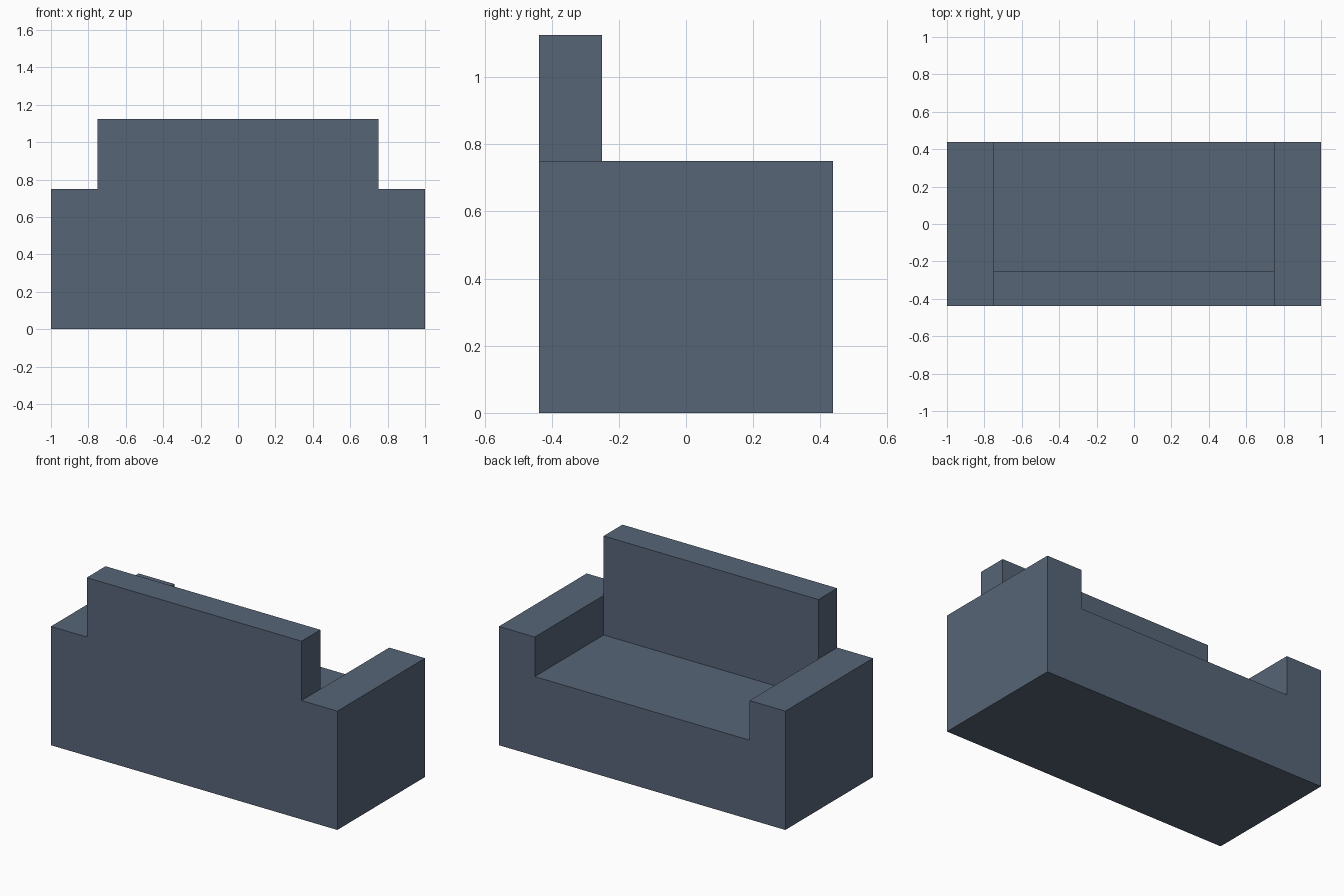
import bpy, bmesh

if "Cube" in bpy.data.objects:
    bpy.data.objects.remove(bpy.data.objects["Cube"])

W, D = 1.0, 0.4375            # half width, half depth
INNER, BACK_Y = 0.75, -0.25   # inside of the arms, front of the backrest
SEAT_Z, ARM_Z, TOP_Z = 0.5, 0.75, 1.125

fabric = bpy.data.materials.new("slate_blue_fabric")
fabric.diffuse_color = (0.095, 0.130, 0.186, 1)
fabric.use_nodes = True
fabric.node_tree.nodes["Principled BSDF"].inputs["Base Color"].default_value = fabric.diffuse_color


def extrude_profile(name, points, y0, y1):
    """Extrude an x/z outline along y into a closed solid."""
    bm = bmesh.new()
    face = bm.faces.new([bm.verts.new((x, y0, z)) for x, z in points])
    ext = bmesh.ops.extrude_face_region(bm, geom=[face])["geom"]
    moved = [g for g in ext if isinstance(g, bmesh.types.BMVert)]
    bmesh.ops.translate(bm, verts=moved, vec=(0, y1 - y0, 0))
    bmesh.ops.recalc_face_normals(bm, faces=bm.faces)
    mesh = bpy.data.meshes.new(name)
    bm.to_mesh(mesh)
    bm.free()
    mesh.materials.append(fabric)
    obj = bpy.data.objects.new(name, mesh)
    bpy.context.collection.objects.link(obj)
    return obj


def mirrored(half):
    """Complete a right-hand outline with its mirror image."""
    return half + [(-x, z) for x, z in reversed(half)]


# Seat and both arms: one U-shaped outline
sofa = extrude_profile("sofa_body", mirrored(
    [(W, 0), (W, ARM_Z), (INNER, ARM_Z), (INNER, SEAT_Z)]), -D, D)

# Backrest standing on the seat between the arms
back = extrude_profile("backrest", mirrored(
    [(INNER, SEAT_Z), (INNER, TOP_Z)]), -D, BACK_Y)

# Join the backrest to the body as one seamless shell
union = sofa.modifiers.new("join_backrest", 'BOOLEAN')
union.operation, union.solver, union.object = 'UNION', 'EXACT', back
bpy.context.view_layer.objects.active = sofa
bpy.ops.object.modifier_apply(modifier=union.name)
bpy.data.objects.remove(back)

# Merge flush faces left by the join
bm = bmesh.new()
bm.from_mesh(sofa.data)
bmesh.ops.remove_doubles(bm, verts=bm.verts, dist=1e-5)
bmesh.ops.dissolve_limit(bm, angle_limit=0.01, verts=bm.verts, edges=bm.edges)
bm.to_mesh(sofa.data)
bm.free()
